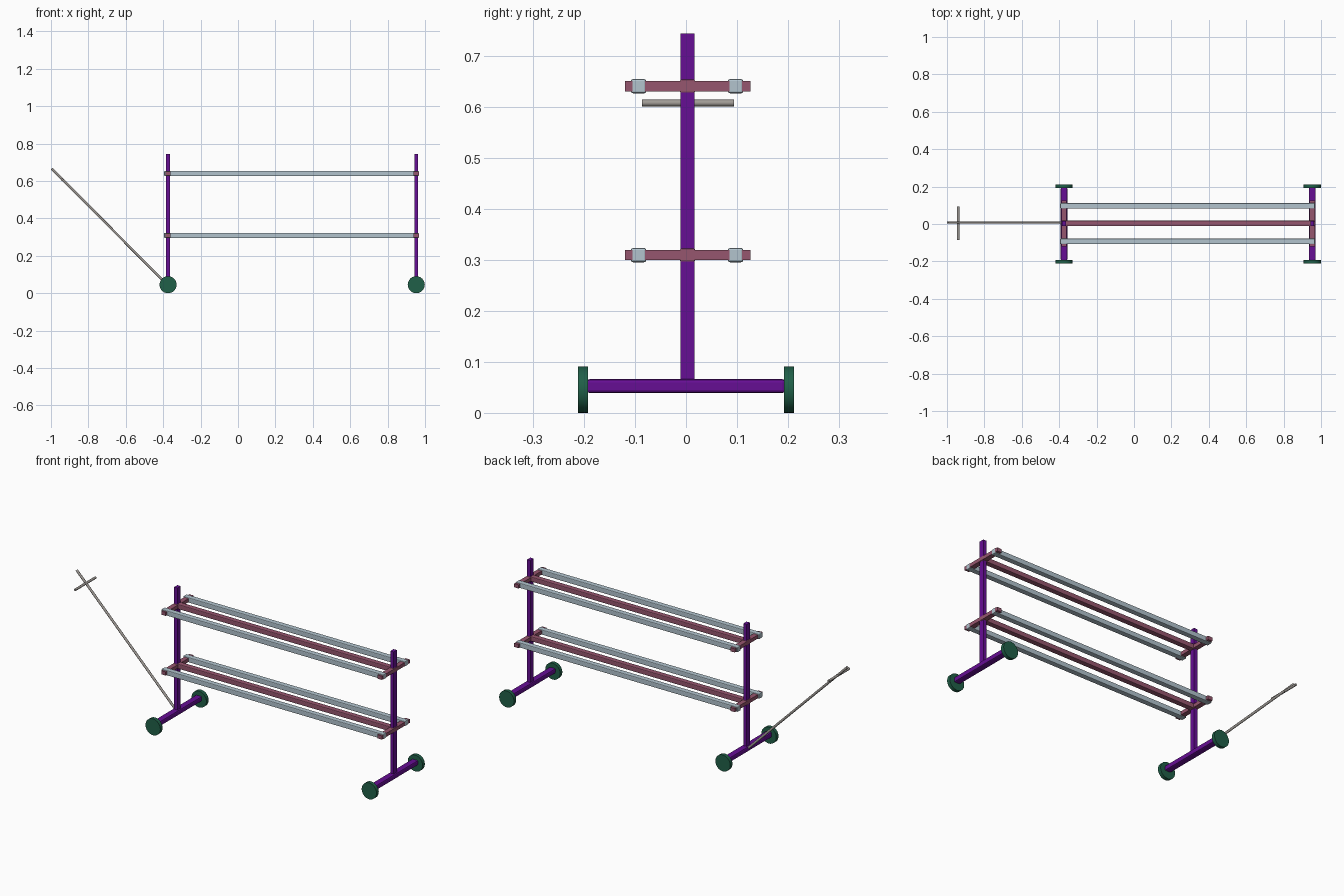
import bpy, math
from mathutils import Vector

if "Cube" in bpy.data.objects:
    bpy.data.objects.remove(bpy.data.objects["Cube"])


def material(name, rgb):
    lin = [((c / 255 + 0.055) / 1.055) ** 2.4 for c in rgb]
    m = bpy.data.materials.new(name)
    m.diffuse_color = (*lin, 1)
    m.use_nodes = True
    m.node_tree.nodes["Principled BSDF"].inputs["Base Color"].default_value = m.diffuse_color
    return m


PURPLE = material("purple", (102, 14, 148))
GREEN = material("dark_green", (32, 96, 72))
ROSE = material("rose", (150, 86, 110))
PALE = material("pale_blue_grey", (178, 196, 206))
GREY = material("warm_grey", (160, 155, 150))


def box(name, lo, hi, mat, bevel=0.0):
    bpy.ops.mesh.primitive_cube_add(size=1, location=[(a + b) / 2 for a, b in zip(lo, hi)])
    o = bpy.context.object
    o.name = name
    o.scale = [b - a for a, b in zip(lo, hi)]
    bpy.ops.object.transform_apply(location=False, rotation=False, scale=True)
    o.data.materials.append(mat)
    if bevel:
        mod = o.modifiers.new("bevel", "BEVEL")
        mod.width = bevel
        mod.segments = 2
    return o


def rod(name, a, b, radius, mat, sides):
    a, b = Vector(a), Vector(b)
    d = b - a
    bpy.ops.mesh.primitive_cylinder_add(vertices=sides, radius=radius, depth=d.length,
                                        location=(a + b) / 2)
    o = bpy.context.object
    o.name = name
    o.rotation_euler = d.to_track_quat("Z", "Y").to_euler()
    o.data.materials.append(mat)
    bpy.ops.object.shade_smooth_by_angle(angle=math.radians(40))
    return o


XL, XR, YC = -0.374, 0.953, 0.003

# End frames: post, axle, wheels and shelf crossbars
for side, x in (("left", XL), ("right", XR)):
    box(f"{side}_post", (x - 0.010, YC - 0.014, 0.045), (x + 0.010, YC + 0.014, 0.743), PURPLE)
    box(f"{side}_axle", (x - 0.018, -0.195, 0.039), (x + 0.018, 0.195, 0.066), PURPLE, 0.006)
    for end, s in (("front", -1), ("back", 1)):
        rod(f"{side}_{end}_wheel", (x, s * 0.192, 0.0455), (x, s * 0.212, 0.0455),
            0.0455, GREEN, 32)

# Two shelves, each with crossbars, a centre rail and two outer rails
for shelf, z in (("lower", 0.309), ("upper", 0.640)):
    for side, x in (("left", XL), ("right", XR)):
        box(f"{shelf}_{side}_crossbar", (x - 0.0135, YC - 0.122, z - 0.010),
            (x + 0.0135, YC + 0.123, z + 0.010), ROSE)
    box(f"{shelf}_centre_rail", (XL - 0.014, YC - 0.015, z - 0.0135),
        (XR + 0.012, YC + 0.015, z + 0.0135), ROSE, 0.004)
    for end, s in (("front", -1), ("back", 1)):
        y = YC - 0.001 + s * 0.095
        box(f"{shelf}_{end}_rail", (XL - 0.021, y - 0.015, z - 0.014),
            (XR + 0.014, y + 0.015, z + 0.014), PALE, 0.004)

# Slanted pull handle with its grip
rod("handle_pole", (-0.996, 0.008, 0.666), (-0.378, 0.008, 0.045), 0.0065, GREY, 16)
rod("handle_grip", (-0.940, -0.086, 0.607), (-0.940, 0.094, 0.607), 0.0065, GREY, 16)
